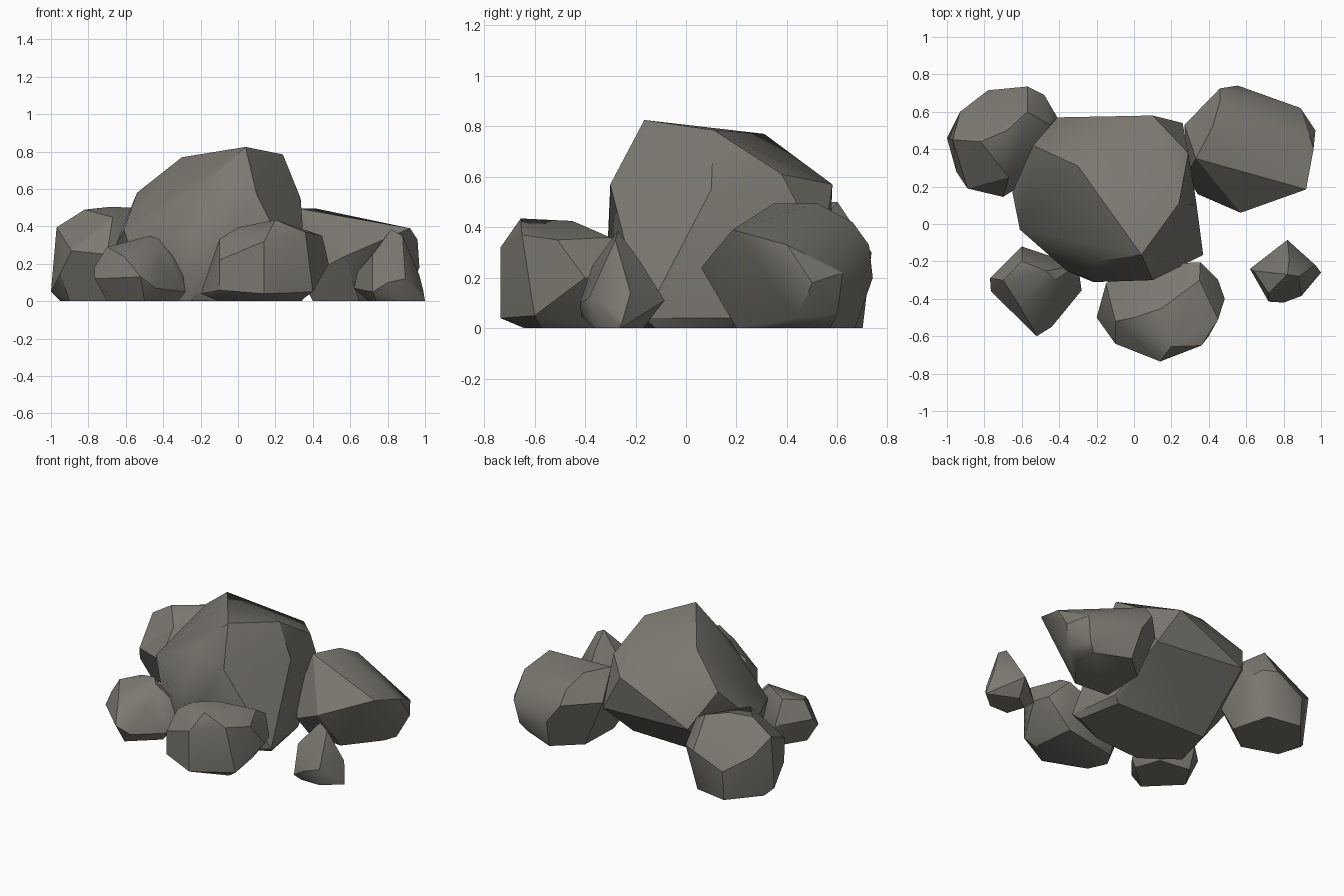
import bpy, bmesh, math

stone = bpy.data.materials.new("warm grey stone")
stone.diffuse_color = (0.2, 0.19, 0.165, 1)


def boulder(name, crown, belly, base):
    """Chiselled rock: skin wrapped tightly round crown, belly and ground outline."""
    bm = bmesh.new()
    for p in crown + belly + [(x, y, 0) for x, y in base]:
        bm.verts.new(p)
    hull = bmesh.ops.convex_hull(bm, input=bm.verts)
    loose = {v for v in hull["geom_interior"] + hull["geom_unused"]
             if isinstance(v, bmesh.types.BMVert)}
    bmesh.ops.delete(bm, geom=list(loose), context="VERTS")
    bmesh.ops.recalc_face_normals(bm, faces=bm.faces)
    me = bpy.data.meshes.new(name)
    bm.to_mesh(me)
    bm.free()
    me.materials.append(stone)
    ob = bpy.data.objects.new(name, me)
    bpy.context.collection.objects.link(ob)
    bpy.ops.object.select_all(action="DESELECT")
    ob.select_set(True)
    bpy.context.view_layer.objects.active = ob
    bpy.ops.object.shade_smooth_by_angle(angle=math.radians(30))


# large central rock, undercut at the back
boulder("main_boulder",
        [(.04, -.165, .825), (.24, .11, .785), (-.1, .19, .765), (-.3, .31, .77),
         (-.26, .17, .73), (-.21, -.2, .6)],
        [(-.41, .57, .34), (.26, .54, .3), (.1, .58, .57), (.29, .38, .61),
         (.335, .1, .55), (.37, -.165, .04), (.1, -.3, .57), (-.2, -.31, .34),
         (-.22, -.31, .06), (-.36, -.25, .3), (-.61, -.03, .38), (-.65, .17, .31),
         (-.54, .42, .58), (.32, .2, .04)],
        [(.34, -.12), (.1, -.24), (-.25, -.27), (-.48, -.1), (-.4, .2), (.28, .18)])

# rear left rock
boulder("back_left_boulder",
        [(-.82, .44, .49), (-.67, .25, .45), (-.68, .5, .505), (-.57, .6, .5),
         (-.45, .53, .42)],
        [(-.57, .735, .3), (-.78, .715, .2), (-.93, .6, .3), (-1, .46, .05),
         (-.97, .45, .395), (-.95, .28, .15), (-.89, .19, .27), (-.7, .145, .25),
         (-.45, .3, .2), (-.41, .57, .25), (-.48, .69, .3)],
        [(-.9, .34), (-.95, .5), (-.78, .7), (-.55, .66), (-.48, .4), (-.66, .26)])

# rear right rock, sloping down to the right and undercut at its right front
boulder("back_right_boulder",
        [(.33, .35, .495), (.42, .52, .495), (.46, .66, .42), (.92, .185, .39),
         (.96, .4, .33)],
        [(.555, .74, .2), (.46, .725, .33), (.27, .53, .33), (.28, .26, .25),
         (.34, .16, .12), (.57, .06, .24), (.97, .5, .18), (.89, .62, .22),
         (.91, .44, .04), (.86, .6, .06)],
        [(.4, .22), (.65, .2), (.83, .42), (.81, .57), (.58, .67), (.41, .52)])

# front rock
boulder("front_boulder",
        [(.2, -.655, .435), (-.1, -.52, .33), (0, -.5, .395), (.15, -.45, .425),
         (.35, -.3, .36), (.45, -.51, .35), (.36, -.65, .37)],
        [(.14, -.735, .32), (.14, -.735, .04), (.485, -.4, .2), (.45, -.3, .2),
         (.4, -.6, .05), (-.2, -.5, .04), (-.1, -.64, .06), (-.1, -.64, .22),
         (-.15, -.32, .15), (-.05, -.22, .15), (.355, -.205, .3)],
        [(.33, -.57), (.12, -.64), (-.1, -.57), (-.1, -.35), (.3, -.27)])

# front left rock
boulder("front_left_boulder",
        [(-.7, -.3, .29), (-.6, -.2, .31), (-.47, -.25, .35), (-.42, -.3, .33),
         (-.61, -.44, .24), (-.42, -.43, .22)],
        [(-.52, -.6, .13), (-.44, -.55, .07), (-.28, -.355, .05), (-.3, -.22, .18),
         (-.6, -.12, .15), (-.77, -.29, .18), (-.765, -.36, .12)],
        [(-.5, -.53), (-.32, -.37), (-.38, -.2), (-.6, -.17), (-.7, -.33)])

# small pointed rock on the right
boulder("small_right_boulder",
        [(.82, -.27, .385), (.88, -.28, .35), (.83, -.185, .27), (.72, -.37, .25)],
        [(.82, -.085, .11), (.62, -.24, .07), (.64, -.25, .16), (.72, -.415, .05),
         (.8, -.42, .1), (.895, -.385, .12), (.99, -.265, .06), (.97, -.22, .14)],
        [(.7, -.24), (.8, -.17), (1, -.26), (.88, -.36), (.74, -.36)])
